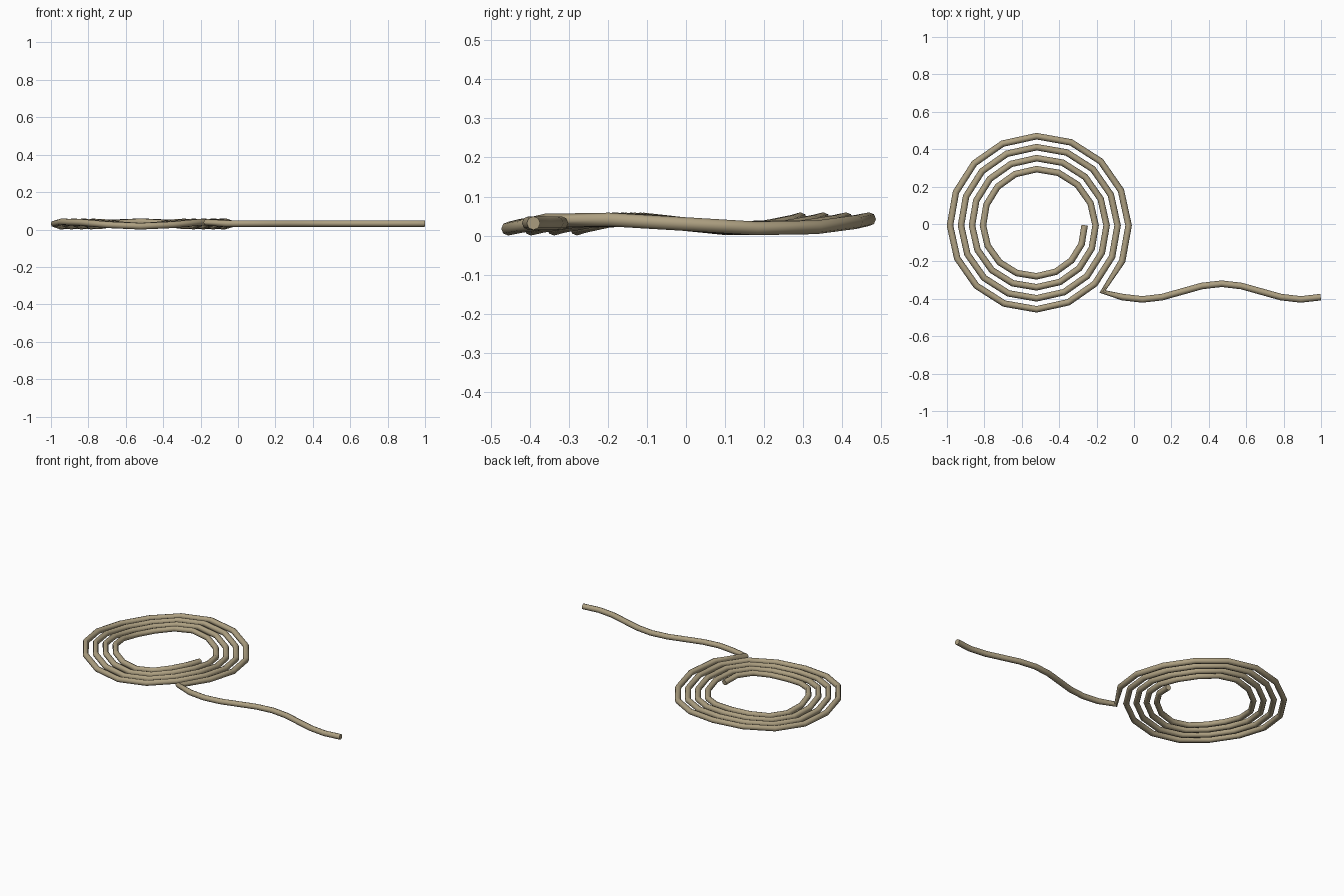
import bpy, bmesh, math
from mathutils import Vector

if "Cube" in bpy.data.objects:
    bpy.data.objects.remove(bpy.data.objects["Cube"])

RADIUS, SIDES = 0.0175, 8
CX, CY, Z0 = -0.521, -0.008, 0.0297

# Path: clockwise flat spiral, 16 points per turn, gently rippling in height
path = []
for i in range(67):
    turn = i / 16
    a = -2 * math.pi * turn
    r = 0.257 + 0.0588 * turn
    path.append(Vector((CX + r * math.cos(a), CY + r * math.sin(a),
                        Z0 + 0.0122 * math.sin(-3 * a))))

# Path: loose wavy tail leading away from the coil
start = path[-1].copy()
for i in range(1, 12):
    path.append(Vector((start.x + 0.106 * i,
                        start.y - 0.042 * math.sin(i * math.pi / 4), Z0 + 0.002)))

# Sweep a round section along the path
bm = bmesh.new()
rings = []
for i, p in enumerate(path):
    before = (p - path[i - 1]).normalized() if i else Vector()
    after = (path[i + 1] - p).normalized() if i < len(path) - 1 else Vector()
    t = (before + after).normalized()
    side = t.cross(Vector((0, 0, 1))).normalized()
    up = side.cross(t)
    rings.append([bm.verts.new(p + RADIUS * (side * math.cos(k * math.tau / SIDES)
                                             + up * math.sin(k * math.tau / SIDES)))
                  for k in range(SIDES)])
for a, b in zip(rings, rings[1:]):
    for k in range(SIDES):
        n = (k + 1) % SIDES
        bm.faces.new((a[k], a[n], b[n], b[k]))
bm.faces.new(rings[0])
bm.faces.new(rings[-1])
bmesh.ops.recalc_face_normals(bm, faces=bm.faces)

mesh = bpy.data.meshes.new("rope_coil")
bm.to_mesh(mesh)
bm.free()
rope = bpy.data.objects.new("rope_coil", mesh)
bpy.context.collection.objects.link(rope)

# Khaki fibre colour
mat = bpy.data.materials.new("rope_fibre")
mat.diffuse_color = (0.42, 0.35, 0.22, 1)
mat.use_nodes = True
mat.node_tree.nodes["Principled BSDF"].inputs["Base Color"].default_value = mat.diffuse_color
mesh.materials.append(mat)

bpy.context.view_layer.objects.active = rope
rope.select_set(True)
bpy.ops.object.shade_smooth_by_angle(angle=math.radians(50))
